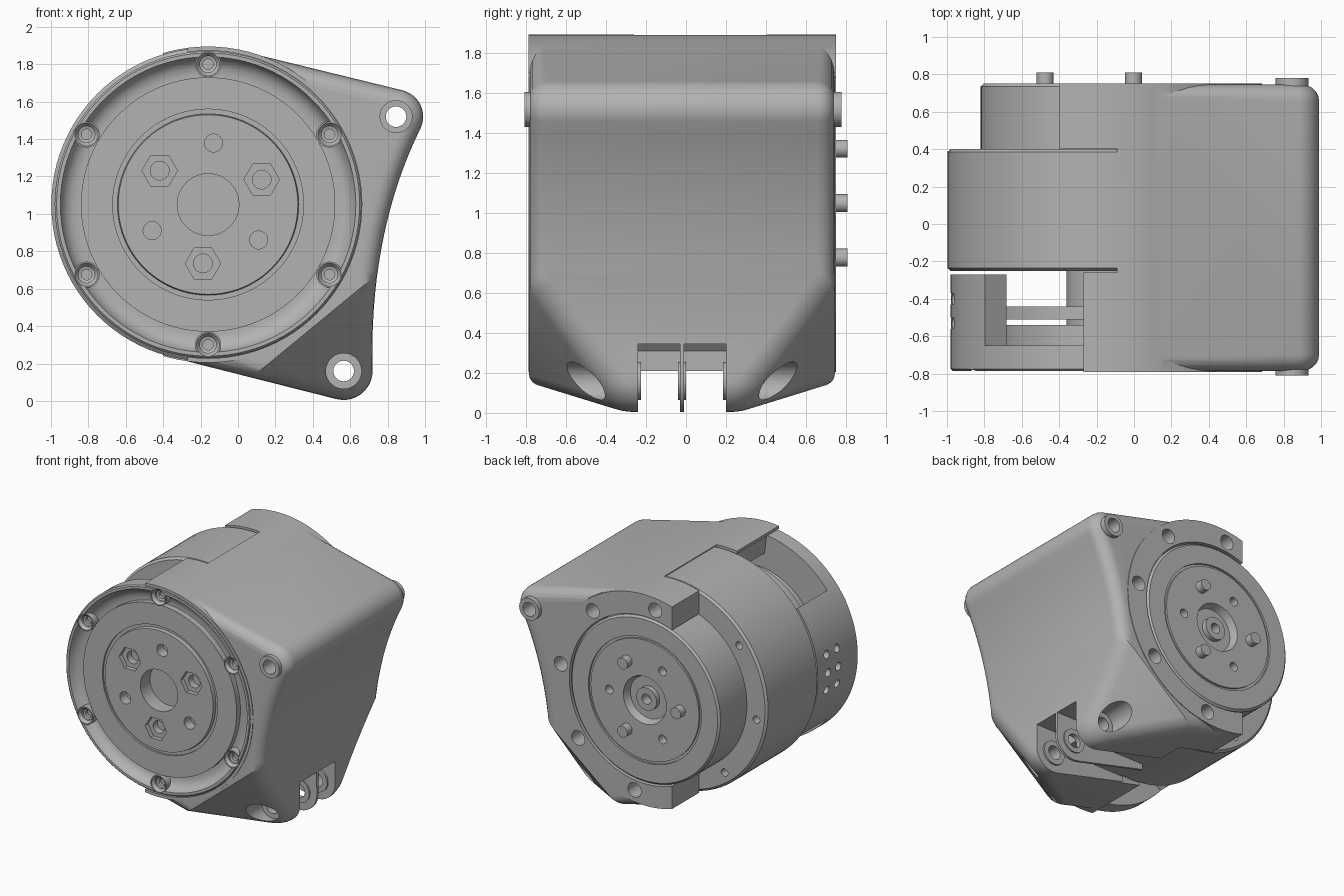
import bpy, bmesh
from math import sin, cos, radians, pi
from mathutils import Vector

cube = bpy.data.objects.get("Cube")
if cube:
    bpy.data.objects.remove(cube, do_unlink=True)

CX, CZ = -0.16, 1.05            # main axis, runs along y
TOP, LOW = (0.845, 1.52), (0.565, 0.16)   # corner mounting points

grey = bpy.data.materials.new("satin grey")
grey.use_nodes = True
grey.diffuse_color = (0.45, 0.45, 0.45, 1)
grey.node_tree.nodes["Principled BSDF"].inputs["Base Color"].default_value = (0.45, 0.45, 0.45, 1)


def finish(name, bm):
    bmesh.ops.recalc_face_normals(bm, faces=bm.faces)
    me = bpy.data.meshes.new(name)
    bm.to_mesh(me)
    bm.free()
    me.materials.append(grey)
    ob = bpy.data.objects.new(name, me)
    bpy.context.collection.objects.link(ob)
    return ob


def lathe(name, profile, x=CX, z=CZ, seg=96, closed=True):
    """Revolve (radius, y) points around an axis parallel to y."""
    bm = bmesh.new()
    rings = [[bm.verts.new((x + r * cos(2 * pi * i / seg), y, z + r * sin(2 * pi * i / seg)))
              for i in range(seg)] for r, y in profile]
    for a, b in zip(rings, rings[1:]):
        for i in range(seg):
            j = (i + 1) % seg
            bm.faces.new((a[i], a[j], b[j], b[i]))
    bmesh.ops.remove_doubles(bm, verts=bm.verts, dist=1e-5)
    return finish(name, bm)


def cyl(name, r, y0, y1, x=CX, z=CZ, seg=32):
    return lathe(name, [(0, y0), (r, y0), (r, y1), (0, y1)], x, z, seg)


def prism_mesh(pts, y0, y1):
    bm = bmesh.new()
    a = [bm.verts.new((x, y0, z)) for x, z in pts]
    b = [bm.verts.new((x, y1, z)) for x, z in pts]
    bm.faces.new(a)
    bm.faces.new(b[::-1])
    for i in range(len(pts)):
        j = (i + 1) % len(pts)
        bm.faces.new((a[i], b[i], b[j], a[j]))
    bmesh.ops.recalc_face_normals(bm, faces=bm.faces)
    return bm


def prism(name, pts, y0, y1):
    return finish(name, prism_mesh(pts, y0, y1))


def box(x0, x1, y0, y1, z0, z1):
    return prism("cutter", [(x0, z0), (x1, z0), (x1, z1), (x0, z1)], y0, y1)


def combine(ob, tool, op="DIFFERENCE"):
    m = ob.modifiers.new("bool", "BOOLEAN")
    m.operation, m.solver, m.object = op, "EXACT", tool
    bpy.context.view_layer.objects.active = ob
    bpy.ops.object.modifier_apply(modifier=m.name)
    bpy.data.objects.remove(tool, do_unlink=True)


def polar(r, deg, c=(CX, CZ)):
    return c[0] + r * cos(radians(deg)), c[1] + r * sin(radians(deg))


def arc(c, r, a0, a1, n):
    return [polar(r, a0 + (a1 - a0) * i / n, c) for i in range(n + 1)]


# Housing outline: big circle, two rounded corners, concave side
outline = arc(TOP, 0.145, 76.3, -25, 12)
p0, p1, p2 = Vector(outline[-1]), Vector((0.70, 0.9)), Vector((0.72, LOW[1]))
for i in range(1, 16):
    t = i / 16
    outline.append(tuple(p0 * (1 - t) ** 2 + p1 * 2 * t * (1 - t) + p2 * t * t))
outline += arc(LOW, 0.155, 0, -104.5, 12)
outline += arc((CX, CZ), 0.84, 255.5, 76.3, 48)
bm = prism_mesh(outline, -0.785, 0.745)

# Slope both faces towards the lower corner, then round the rim
u = Vector((LOW[0] - CX, 0, LOW[1] - CZ)).normalized()
for side, y in ((-1, -0.79), (1, 0.75)):
    co = Vector((CX, y, CZ)) + u * 0.86
    bmesh.ops.bisect_plane(bm, geom=bm.verts[:] + bm.edges[:] + bm.faces[:], plane_co=co,
                           plane_no=u + Vector((0, side, 0)), clear_outer=True)
    bmesh.ops.holes_fill(bm, edges=[e for e in bm.edges if e.is_boundary])
bmesh.ops.recalc_face_normals(bm, faces=bm.faces)
rim = [e for e in bm.edges
       if sum(abs(f.normal.y) < 0.1 for f in e.link_faces) == 1]
bmesh.ops.bevel(bm, geom=rim, offset=0.09, segments=5, profile=0.5,
                affect="EDGES", clamp_overlap=False)
housing = finish("housing", bm)
combine(housing, lathe("ring", [(0, -0.79), (0.845, -0.79), (0.845, 0.75), (0, 0.75)]), "UNION")
combine(housing, cyl("boss", 0.088, -0.81, 0.78, *TOP), "UNION")

# Bore, open left side and mounting holes
combine(housing, lathe("bore", [(0, -1), (0.822, -1), (0.822, 0.39), (0.67, 0.39), (0.67, 1), (0, 1)]))
combine(housing, box(-2, -0.27, -1, -0.255, -1, 3))
combine(housing, box(-2, -0.09, -0.26, 0.405, -1, 3))
combine(housing, box(-2, -0.40, 0.40, 1, -1, 3))
for c in (TOP, LOW):
    combine(housing, cyl("hole", 0.055, -1, 1, *c))
for y0, y1 in ((-1, -0.37), (0.32, 1)):
    combine(housing, cyl("counterbore", 0.095, y0, y1, *LOW))
for k in range(5):
    c = polar(0.75, 97 - 45 * k)
    combine(housing, cyl("recess", 0.058, 0.62, 1, *c))
    combine(housing, cyl("hole", 0.03, 0.5, 1, *c))

# Twin slots at the lower corner, with washers around the pivot hole
for y0, y1 in ((-0.24, -0.03), (-0.01, 0.20)):
    combine(housing, prism("slot", [(-0.5, -0.1), (-0.5, 0.21), (0.5, 0.21), (0.5, 0.31),
                                    (0.53, 0.345), (1, 0.345), (1, -0.1)], y0, y1))
for i, (y0, y1) in enumerate(((-0.245, -0.225), (-0.04, 0.0), (0.185, 0.205))):
    lathe("pivot_washer_%d" % (i + 1), [(0.055, y0), (0.095, y0), (0.095, y1), (0.055, y1), (0.055, y0)],
          *LOW, seg=32)

# Motor body with the rear drum and hub
motor = lathe("motor_body", [
    (0, -0.25), (0.82, -0.25), (0.838, -0.235), (0.838, 0.385), (0.82, 0.40), (0.66, 0.40),
    (0.66, 0.735), (0.645, 0.75), (0.50, 0.75), (0.50, 0.735), (0.48, 0.735), (0.48, 0.75),
    (0.19, 0.75), (0.17, 0.69), (0.09, 0.69), (0.09, 0.73), (0.04, 0.73), (0.04, 0.65), (0, 0.65)])
for a in (142, 187, 232):
    combine(motor, cyl("hole", 0.03, 0.33, 0.5, *polar(0.75, a)))
for a in (0, 120, 240):
    combine(motor, cyl("hole", 0.035, 0.68, 0.9, *polar(0.315, a)))
    cyl("drive_pin", 0.045, 0.70, 0.81, *polar(0.315, a + 60))

# Front cap: hollow shell with coved ring and hub
cap = lathe("front_cap", [
    (0, -0.65), (0.67, -0.65), (0.67, -0.27), (0.82, -0.27), (0.82, -0.775), (0.81, -0.785),
    (0.79, -0.785), (0.778, -0.755), (0.757, -0.732), (0.73, -0.717), (0.70, -0.712), (0.68, -0.712),
    (0.68, -0.76), (0.51, -0.76), (0.51, -0.745), (0.485, -0.745), (0.48, -0.772), (0, -0.772)])
combine(cap, cyl("centre_hole", 0.165, -1, -0.5, seg=48))
for a in (25, 145, 265):
    combine(cap, cyl("hex_pocket", 0.095, -1, -0.735, *polar(0.316, a), seg=6))
    combine(cap, cyl("hole", 0.05, -1, -0.68, *polar(0.316, a)))
    combine(cap, cyl("hole", 0.048, -1, -0.69, *polar(0.33, a + 60)))
for a0, a1 in ((97, 141), (219, 263)):
    combine(cap, prism("window", arc((CX, CZ), 0.6, a0, a1, 6) + arc((CX, CZ), 1.0, a1, a0, 6), -0.65, -0.2))

# Vent holes in the left panel
for a in (170, 180, 190):
    for y in (-0.40, -0.53):
        d = Vector((cos(radians(a)), 0, sin(radians(a))))
        bm = bmesh.new()
        bmesh.ops.create_cone(bm, cap_ends=True, segments=20, radius1=0.032, radius2=0.032, depth=0.3,
                              matrix=d.to_track_quat("Z", "Y").to_matrix().to_4x4())
        bmesh.ops.translate(bm, verts=bm.verts, vec=Vector((CX, y, CZ)) + d * 0.78)
        combine(cap, finish("vent", bm))

# Screw cups around the cap ring
for k in range(6):
    c = polar(0.75, 30 + 60 * k)
    combine(cap, cyl("seat", 0.066, -0.9, -0.70, *c))
    lathe("screw_cup_%d" % (k + 1), [
        (0, -0.71), (0.028, -0.71), (0.028, -0.735), (0.044, -0.74), (0.044, -0.755),
        (0.062, -0.778), (0.07, -0.778), (0.07, -0.69), (0, -0.69)], *c, seg=32)

# Inner rotor plates seen through the windows
lathe("inner_rotor", [(0, -0.65), (0.55, -0.65), (0.55, -0.54), (0.2, -0.54), (0.2, -0.51),
                      (0.64, -0.51), (0.64, -0.44), (0.2, -0.44), (0.2, -0.24), (0, -0.24)])

# Smooth round surfaces, keep sharp edges
bpy.ops.object.select_all(action="DESELECT")
for ob in bpy.context.collection.objects:
    if ob.type == "MESH":
        ob.select_set(True)
        bpy.context.view_layer.objects.active = ob
bpy.ops.object.shade_smooth_by_angle(angle=radians(28))
